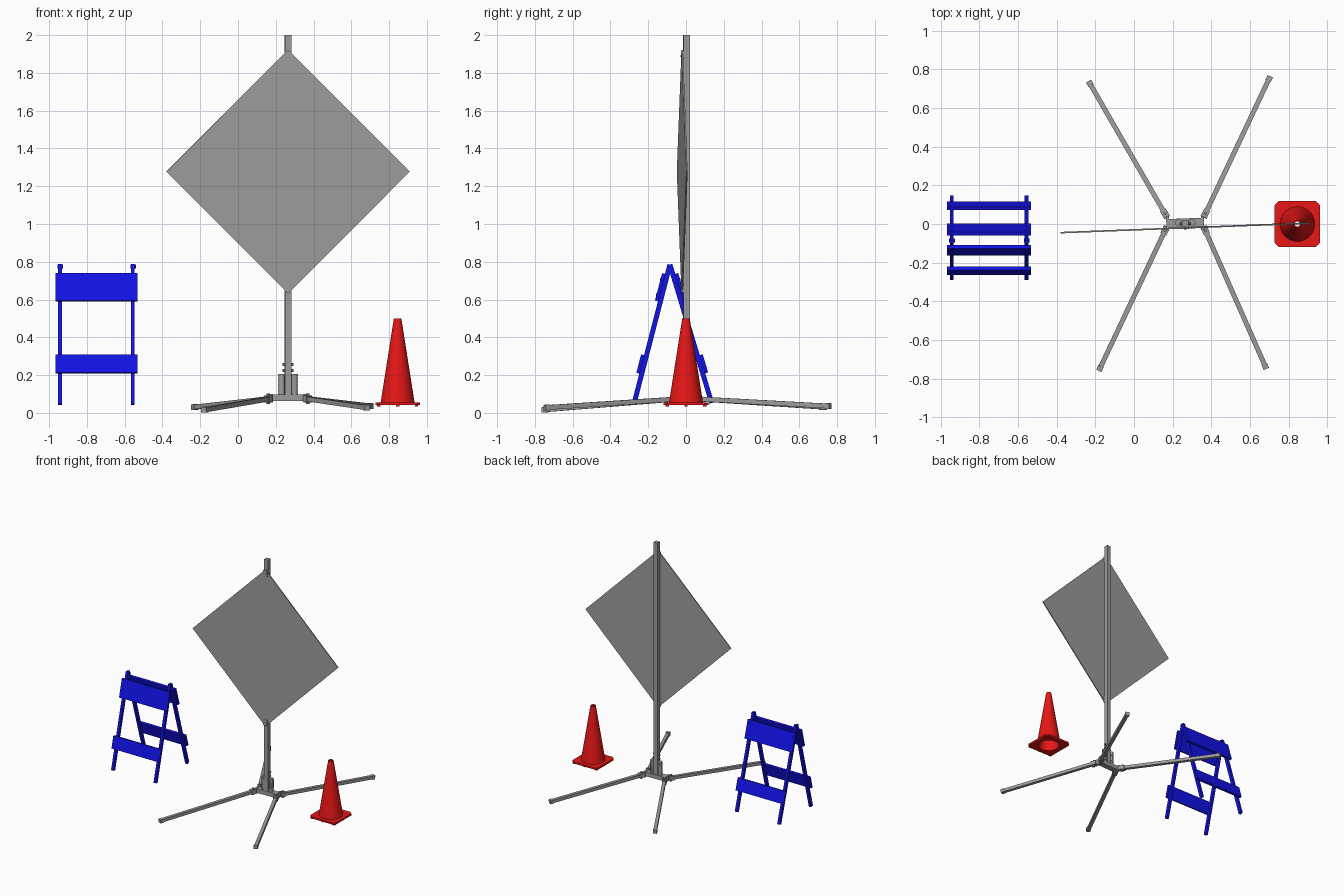
import bpy, bmesh, math
from mathutils import Vector, Matrix

old = bpy.data.objects.get("Cube")
if old:
    bpy.data.objects.remove(old, do_unlink=True)


def material(name, rgb):
    m = bpy.data.materials.new(name)
    m.use_nodes = True
    m.diffuse_color = (*rgb, 1)
    m.node_tree.nodes["Principled BSDF"].inputs["Base Color"].default_value = (*rgb, 1)
    return m


GREY = material("metal grey", (0.34, 0.34, 0.34))
RED = material("cone red", (0.8, 0.008, 0.008))
BLUE = material("barricade blue", (0.006, 0.006, 0.8))


def finish(name, bm, mat, smooth=False):
    bmesh.ops.recalc_face_normals(bm, faces=bm.faces)
    mesh = bpy.data.meshes.new(name)
    bm.to_mesh(mesh)
    bm.free()
    mesh.materials.append(mat)
    ob = bpy.data.objects.new(name, mesh)
    bpy.context.collection.objects.link(ob)
    if smooth:
        bpy.ops.object.select_all(action="DESELECT")
        ob.select_set(True)
        bpy.context.view_layer.objects.active = ob
        bpy.ops.object.shade_smooth_by_angle(angle=math.radians(35))
    return ob


def box(name, centre, size, mat, rot=Matrix()):
    bm = bmesh.new()
    bmesh.ops.create_cube(bm, size=1)
    bm.transform(Matrix.Translation(centre) @ rot @ Matrix.Diagonal((*size, 1)))
    return finish(name, bm, mat)


def beam(name, a, b, width, depth, mat):
    a, b = Vector(a), Vector(b)
    rot = (b - a).to_track_quat("Y", "Z").to_matrix().to_4x4()
    return box(name, (a + b) / 2, (width, (b - a).length, depth), mat, rot)


def rod(name, a, b, radius, mat, sides=16):
    a, b = Vector(a), Vector(b)
    bm = bmesh.new()
    bmesh.ops.create_cone(bm, cap_ends=True, segments=sides, radius1=radius,
                          radius2=radius, depth=(b - a).length)
    rot = (b - a).to_track_quat("Z", "Y").to_matrix().to_4x4()
    bm.transform(Matrix.Translation((a + b) / 2) @ rot)
    return finish(name, bm, mat, True)


def lathe(name, centre, rings, sides, mat):
    # closed profile of (radius, height) pairs; a square ring is marked by True
    bm = bmesh.new()
    loops = []
    for r, z, square in rings:
        loop = []
        for i in range(sides):
            t = math.tau * (i + 0.5) / sides + math.pi / 4
            c, s = math.cos(t), math.sin(t)
            k = r / max(abs(c), abs(s)) if square else r
            loop.append(bm.verts.new((centre[0] + k * c, centre[1] + k * s, z)))
        loops.append(loop)
    for j, lo in enumerate(loops):
        hi = loops[(j + 1) % len(loops)]
        for i in range(sides):
            n = (i + 1) % sides
            bm.faces.new((lo[i], lo[n], hi[n], hi[i]))
    return finish(name, bm, mat, True)


# Sign stand: post, diamond panel and its corner clamps
PX = 0.265
turn = Matrix.Rotation(math.radians(2.2), 4, "Z")
box("sign_post", (PX, 0.003, 1.045), (0.034, 0.035, 1.91), GREY, turn)
box("sign_panel", (PX, -0.02, 1.277), (0.912, 0.008, 0.912), GREY,
    turn @ Matrix.Rotation(math.pi / 4, 4, "Y"))
for label, z in (("upper", 1.89), ("lower", 0.665)):
    box(label + "_sign_clamp", (PX, -0.018, z), (0.036, 0.016, 0.05), GREY, turn)
    rod(label + "_clamp_bolt", (PX, -0.028, z), (PX, 0.0, z), 0.006, GREY, 8)

# Stand base with spring tubes and post bolts
box("stand_base", (PX, 0.006, 0.08), (0.165, 0.046, 0.034), GREY, turn)
for side, s in (("right", -1), ("left", 1)):
    x = PX + s * 0.034
    rod(side + "_spring", (x, 0.006, 0.09), (x, 0.006, 0.205), 0.016, GREY)
    for i in range(9):
        z = 0.1 + i * 0.012
        rod(side + "_spring_coil", (x, 0.006, z), (x, 0.006, z + 0.006), 0.0185, GREY)
    box(side + "_leg_bracket", (PX + s * 0.09, 0.006, 0.078), (0.016, 0.07, 0.045), GREY, turn)
for z in (0.225, 0.255):
    rod("post_bolt", (PX - 0.03, 0.003, z), (PX + 0.03, 0.003, z), 0.008, GREY, 8)

# Four splayed stand legs with hinge blocks and foot caps
LEGS = {
    "front_right_leg": ((0.165, -0.025, 0.075), (-0.18, -0.755, 0.016)),
    "front_left_leg": ((0.365, -0.025, 0.075), (0.683, -0.745, 0.028)),
    "back_right_leg": ((0.165, 0.045, 0.075), (-0.233, 0.735, 0.03)),
    "back_left_leg": ((0.365, 0.045, 0.075), (0.703, 0.76, 0.036)),
}
for name, (a, b) in LEGS.items():
    a, b = Vector(a), Vector(b)
    d = (b - a).normalized()
    beam(name, a, b, 0.025, 0.025, GREY)
    beam(name + "_foot_cap", b - d * 0.022, b + d * 0.004, 0.03, 0.03, GREY)
    beam(name + "_hinge", a - d * 0.012, a + d * 0.03, 0.034, 0.034, GREY)
    rod(name + "_hinge_pin", a + d * 0.01 - Vector((0, 0, 0.028)),
        a + d * 0.01 + Vector((0, 0, 0.028)), 0.008, GREY, 8)

# Folding barricade: two leaning frames of legs and boards
BX = -0.75
apex = Vector((0, -0.085, 0.785))
for face, foot in (("front", Vector((0, -0.276, 0.045))), ("back", Vector((0, 0.136, 0.052)))):
    d = (foot - apex).normalized()
    out = Vector((0, d.z, -d.y)) * (1 if face == "back" else -1)
    if out.z < 0:
        out = -out
    for side, x in (("right", BX - 0.193), ("left", BX + 0.193)):
        shift = Vector((x, 0, 0))
        beam(f"{face}_{side}_barricade_leg", apex + shift, foot + shift, 0.02, 0.026, BLUE)
        for z in (0.62, 0.7):
            p = apex + d * ((z - apex.z) / d.z) + shift
            rod(f"{face}_{side}_board_bolt", p, p + out * 0.031, 0.007, BLUE, 8)
    for level, z, height in (("upper", 0.66, 0.15), ("lower", 0.254, 0.1)):
        mid = apex + d * ((z - apex.z) / d.z) + out * 0.02 + Vector((BX, 0, 0))
        half = d * height / 2
        beam(f"{face}_{level}_board", mid - half, mid + half, 0.435, 0.018, BLUE)
for side, x in (("right", BX - 0.193), ("left", BX + 0.193)):
    rod(side + "_barricade_hinge", (x - 0.013, -0.085, 0.775), (x + 0.016, -0.085, 0.775),
        0.011, BLUE, 10)

# Hollow traffic cone on a square flange with small feet
CX = 0.845
lathe("traffic_cone", (CX, 0), [
    (0.118, 0.042, True), (0.118, 0.056, True), (0.09, 0.056, False),
    (0.02, 0.5, False), (0.013, 0.5, False), (0.078, 0.042, False)], 32, RED)
for x in (-0.1, 0, 0.1):
    for y in (-0.1, 0, 0.1):
        if x or y:
            box("cone_foot", (CX + x, y, 0.039), (0.018, 0.018, 0.01), RED)
